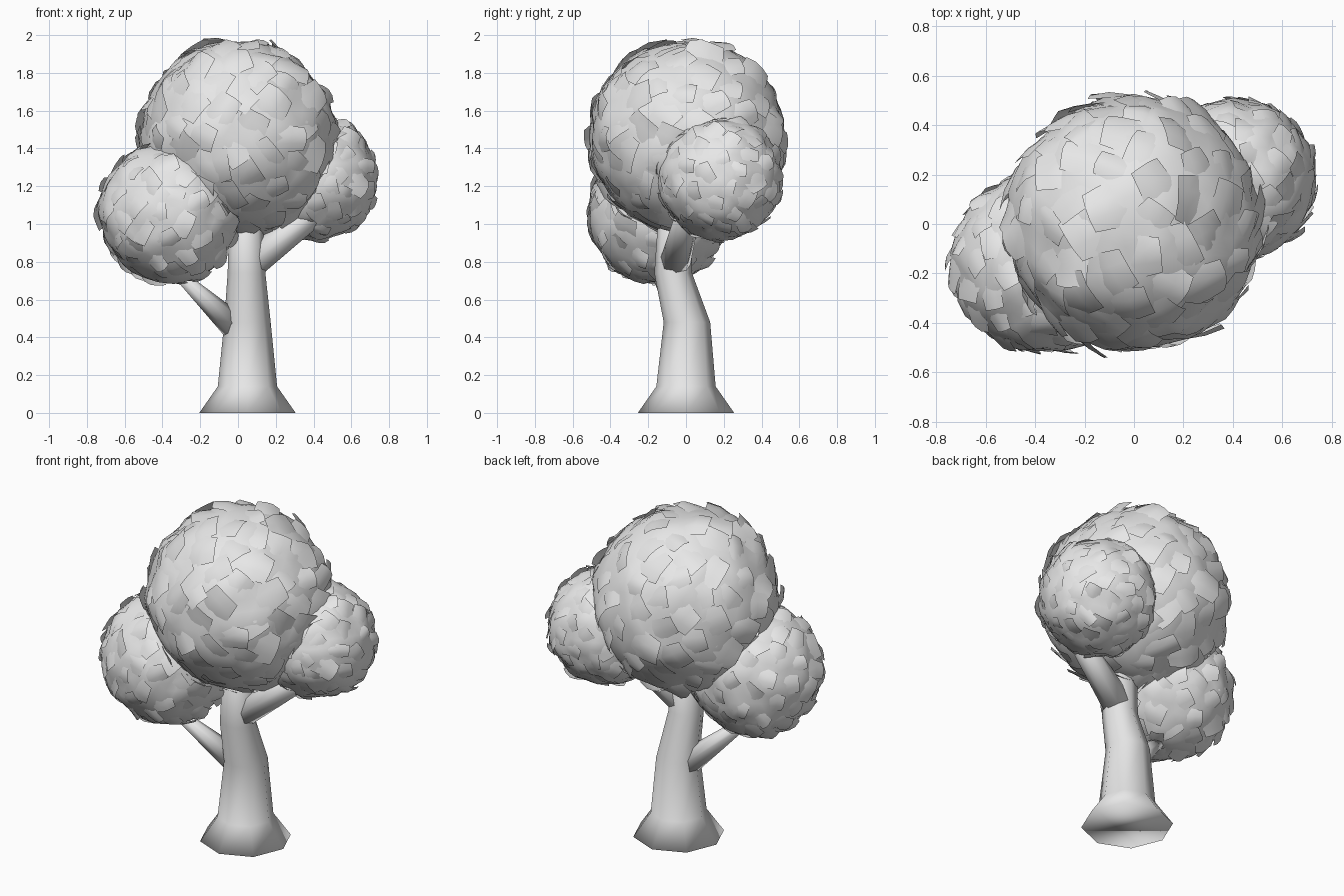
import bpy, bmesh, math, random
from mathutils import Vector, noise

random.seed(4)
if "Cube" in bpy.data.objects:
    bpy.data.objects.remove(bpy.data.objects["Cube"], do_unlink=True)

clay = bpy.data.materials.new("light_grey")
clay.use_nodes = True
GREY = (0.8, 0.8, 0.8, 1)
clay.diffuse_color = GREY
clay.node_tree.nodes["Principled BSDF"].inputs["Base Color"].default_value = GREY


def finish(bm, name):
    mesh = bpy.data.meshes.new(name)
    for f in bm.faces:
        f.smooth = True
    bm.to_mesh(mesh)
    bm.free()
    mesh.materials.append(clay)
    obj = bpy.data.objects.new(name, mesh)
    bpy.context.collection.objects.link(obj)
    return obj


def tube(name, sections, sides, level):
    """Loft rings through (x, y, z, radius); level keeps the rings horizontal."""
    bm = bmesh.new()
    points = [Vector(s[:3]) for s in sections]
    axis = Vector((0, 0, 1)) if level else (points[-1] - points[0]).normalized()
    side = axis.cross(Vector((0, 1, 0))).normalized()
    other = axis.cross(side)
    rings = []
    for p, s in zip(points, sections):
        ring = []
        for i in range(sides):
            a = math.tau * i / sides
            ring.append(bm.verts.new(p + s[3] * (side * math.cos(a) + other * math.sin(a))))
        rings.append(ring)
    for low, high in zip(rings, rings[1:]):
        for i in range(sides):
            j = (i + 1) % sides
            bm.faces.new((low[i], low[j], high[j], high[i]))
    bm.faces.new(rings[0][::-1])
    bm.faces.new(rings[-1])
    bmesh.ops.recalc_face_normals(bm, faces=bm.faces)
    return finish(bm, name)


def crown(name, centre, radius, flaps):
    """Lumpy ball covered with overlapping leaf flaps, one edge of each raised."""
    centre = Vector(centre)
    bm = bmesh.new()

    def place(d, lift):
        lump = noise.noise(d * 3.2 + centre * 5) * 0.05
        return centre + d * radius * (0.97 + lump + lift)

    bmesh.ops.create_icosphere(bm, subdivisions=4, radius=1)
    for v in bm.verts:
        d = v.co.normalized()
        v.co = place(d, noise.noise(d * 8) * 0.03)

    golden = math.pi * (3 - math.sqrt(5))
    for k in range(flaps):
        # Even spread of flaps, the raised edge swirling round the vertical
        z = 1 - 2 * (k + 0.5) / flaps
        a = golden * k
        d = Vector((math.cos(a), math.sin(a), 0)) * math.sqrt(1 - z * z) + Vector((0, 0, z))
        around = Vector((-d.y, d.x, 0)).normalized()
        down = d.cross(around)
        turn = random.uniform(-1.2, 1.2)
        u = around * math.cos(turn) + down * math.sin(turn)
        w = d.cross(u)
        long, wide = random.uniform(0.15, 0.24), random.uniform(0.12, 0.22)
        raise_by = random.uniform(0.03, 0.075)
        grid = []
        for i in range(4):
            s = i / 1.5 - 1
            row = []
            for j in range(4):
                t = j / 1.5 - 1
                p = (d + u * s * long + w * t * wide * (1 - 0.2 * s)).normalized()
                row.append(bm.verts.new(place(p, -0.03 + (s + 1) / 2 * (raise_by + 0.03)
                                              - 0.02 * t * t + random.uniform(-0.008, 0.008))))
            grid.append(row)
        for i in range(3):
            for j in range(3):
                bm.faces.new((grid[i][j], grid[i + 1][j], grid[i + 1][j + 1], grid[i][j + 1]))
    return finish(bm, name)


# Trunk with flared foot and a lean towards the front
tube("trunk", [(0.05, 0, 0, 0.255), (0.05, 0, 0.14, 0.157), (0.05, 0.005, 0.48, 0.123),
               (0.045, -0.068, 0.74, 0.1), (0.04, -0.055, 1.2, 0.08)], 8, True)

# Branches reaching into the side crowns
tube("right_branch", [(0.04, -0.065, 0.77, 0.085), (0.5, 0.03, 1.13, 0.06)], 8, False)
tube("left_branch", [(-0.01, 0, 0.45, 0.075), (-0.31, -0.15, 0.73, 0.03)], 8, False)

# Foliage
crown("main_crown", (0, 0.005, 1.455), 0.53, 130)
crown("left_crown", (-0.365, -0.15, 1.06), 0.38, 100)
crown("right_crown", (0.41, 0.18, 1.24), 0.335, 100)
